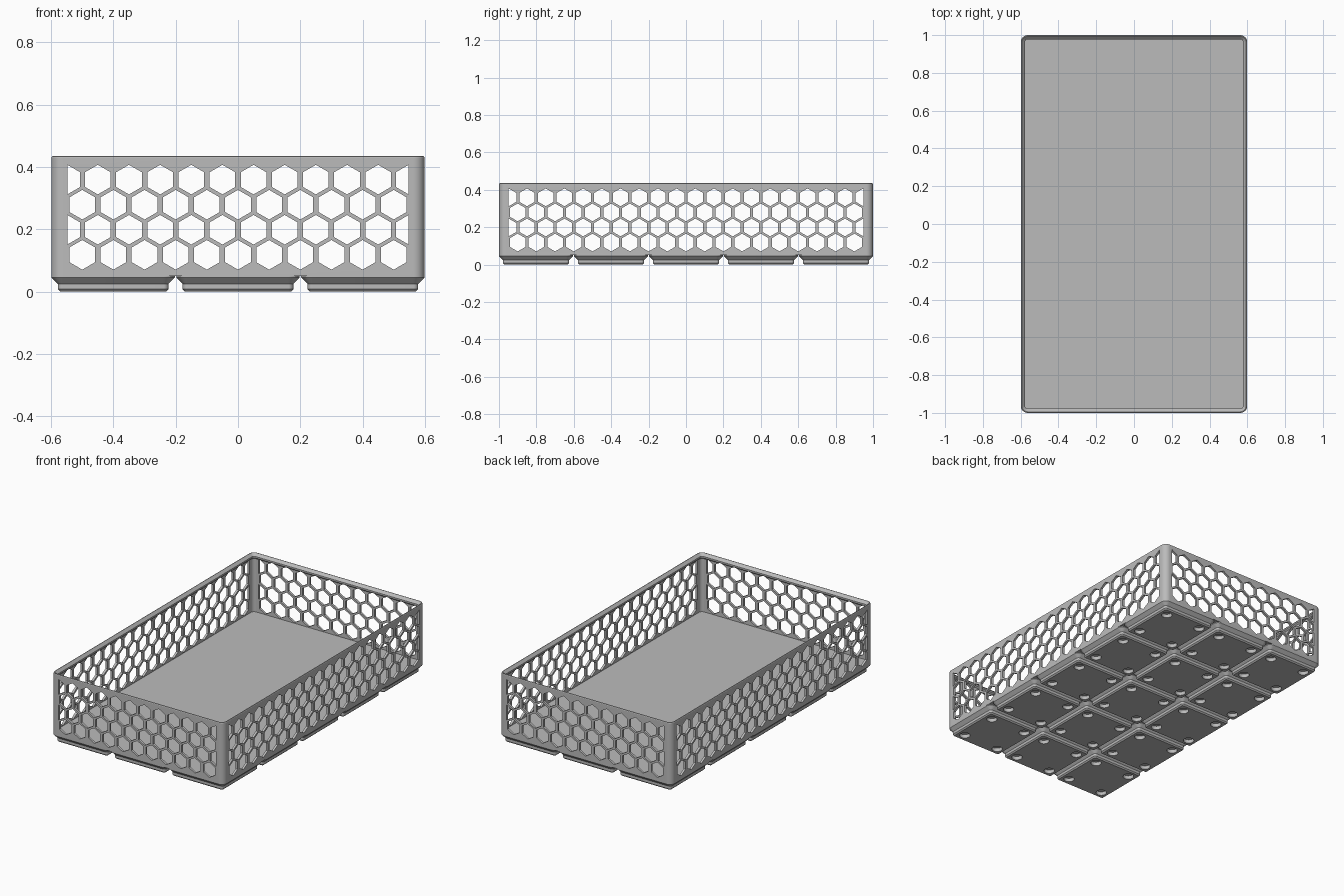
import bpy, bmesh, math

cube = bpy.data.objects.get("Cube")
if cube:
    bpy.data.objects.remove(cube)

PITCH = 0.401                 # foot spacing
W, D = 1.198, 2.0             # outer size
RADIUS = 0.036                # outer corner radius
BASE_Z, FLOOR_Z, TOP_Z = 0.05, 0.067, 0.435

grey = bpy.data.materials.new("light_grey")
grey.use_nodes = True
colour = (0.5, 0.5, 0.5, 1)
grey.diffuse_color = colour
grey.node_tree.nodes["Principled BSDF"].inputs["Base Color"].default_value = colour


def make_object(name, bm):
    bmesh.ops.recalc_face_normals(bm, faces=bm.faces)
    mesh = bpy.data.meshes.new(name)
    bm.to_mesh(mesh)
    bm.free()
    mesh.materials.append(grey)
    obj = bpy.data.objects.new(name, mesh)
    bpy.context.collection.objects.link(obj)
    return obj


def rounded_ring(w, d, r, z, steps=8):
    points = []
    for i, (sx, sy) in enumerate([(1, 1), (-1, 1), (-1, -1), (1, -1)]):
        for k in range(steps + 1):
            a = math.pi / 2 * (i + k / steps)
            points.append((sx * (w / 2 - r) + r * math.cos(a),
                           sy * (d / 2 - r) + r * math.sin(a), z))
    return points


def loft(name, w, d, radius, profile):
    """Closed solid through rounded rectangles given as (inset, z)."""
    bm = bmesh.new()
    rings = [[bm.verts.new(p) for p in
              rounded_ring(w - 2 * s, d - 2 * s, max(radius - s, 0.006), z)]
             for s, z in profile]
    for a, b in zip(rings, rings[1:]):
        for i in range(len(a)):
            j = (i + 1) % len(a)
            bm.faces.new((a[i], a[j], b[j], b[i]))
    bm.faces.new(rings[0])
    bm.faces.new(rings[-1])
    return make_object(name, bm)


def prism(bm, points, offset):
    """Extrude a polygon along an offset vector."""
    face = bm.faces.new([bm.verts.new(p) for p in points])
    result = bmesh.ops.extrude_face_region(bm, geom=[face], use_keep_orig=True)
    verts = [v for v in result["geom"] if isinstance(v, bmesh.types.BMVert)]
    bmesh.ops.translate(bm, verts=verts, vec=offset)


def cut(obj, cutter):
    mod = obj.modifiers.new("cut", "BOOLEAN")
    mod.operation = "DIFFERENCE"
    mod.solver = "EXACT"
    mod.object = cutter
    bpy.ops.object.select_all(action="DESELECT")
    bpy.context.view_layer.objects.active = obj
    obj.select_set(True)
    bpy.ops.object.modifier_apply(modifier=mod.name)
    bpy.data.objects.remove(cutter)


def smooth(obj):
    bpy.ops.object.select_all(action="DESELECT")
    bpy.context.view_layer.objects.active = obj
    obj.select_set(True)
    bpy.ops.object.shade_smooth_by_angle(angle=math.radians(25))


def honeycomb_cutter(name, count, limit, along_x):
    """Hexagon prisms through two opposite walls, halved at the panel ends."""
    bm = bmesh.new()
    r, step = 0.0475, 0.1
    for row in range(4):
        shift = 0.5 * (row % 2)
        z = 0.118 + row * 0.0805
        n = int(count + shift)
        for k in range(-n - (row % 2), n + 1):
            c = max(-limit, min(limit, (k + shift) * step))
            hexagon = [(c + r * math.cos(math.radians(30 + 60 * i)),
                        z + r * math.sin(math.radians(30 + 60 * i))) for i in range(6)]
            half = [p for p in hexagon if abs(p[0]) <= limit + 0.0001]
            if along_x:
                prism(bm, [(u, -1.2, v) for u, v in half], (0, 2.4, 0))
            else:
                prism(bm, [(-0.8, u, v) for u, v in half], (1.6, 0, 0))
    return make_object(name, bm)


# Bin body: outer wall, stacking lip, inner wall and floor
body = loft("bin_body", W, D, RADIUS, [
    (0, BASE_Z), (0, TOP_Z - 0.005), (0.002, TOP_Z - 0.001), (0.006, TOP_Z),
    (0.022, TOP_Z - 0.016), (0.022, TOP_Z - 0.026), (0.014, TOP_Z - 0.034),
    (0.014, FLOOR_Z)])
cut(body, honeycomb_cutter("end_cutter", 5, 0.548, True))
cut(body, honeycomb_cutter("side_cutter", 9, 0.948, False))
smooth(body)

# Stepped foot with four round sockets underneath
foot = loft("foot", 0.396, 0.396, RADIUS, [
    (0.028, 0), (0.0205, 0.0076), (0.0205, 0.0248), (0, 0.0453), (0, BASE_Z)])
bm = bmesh.new()
for sx in (-1, 1):
    for sy in (-1, 1):
        circle = [(sx * 0.124 + 0.031 * math.cos(math.tau * i / 32),
                   sy * 0.124 + 0.031 * math.sin(math.tau * i / 32), -0.02)
                  for i in range(32)]
        prism(bm, circle, (0, 0, 0.043))
cut(foot, make_object("socket_cutter", bm))
smooth(foot)

# Repeat the foot over the 3 by 5 grid
for i in range(3):
    for j in range(5):
        part = foot if i == j == 0 else foot.copy()
        if part is not foot:
            bpy.context.collection.objects.link(part)
        part.name = f"foot_{i + 1}_{j + 1}"
        part.location = ((i - 1) * PITCH, (j - 2) * PITCH, 0)
